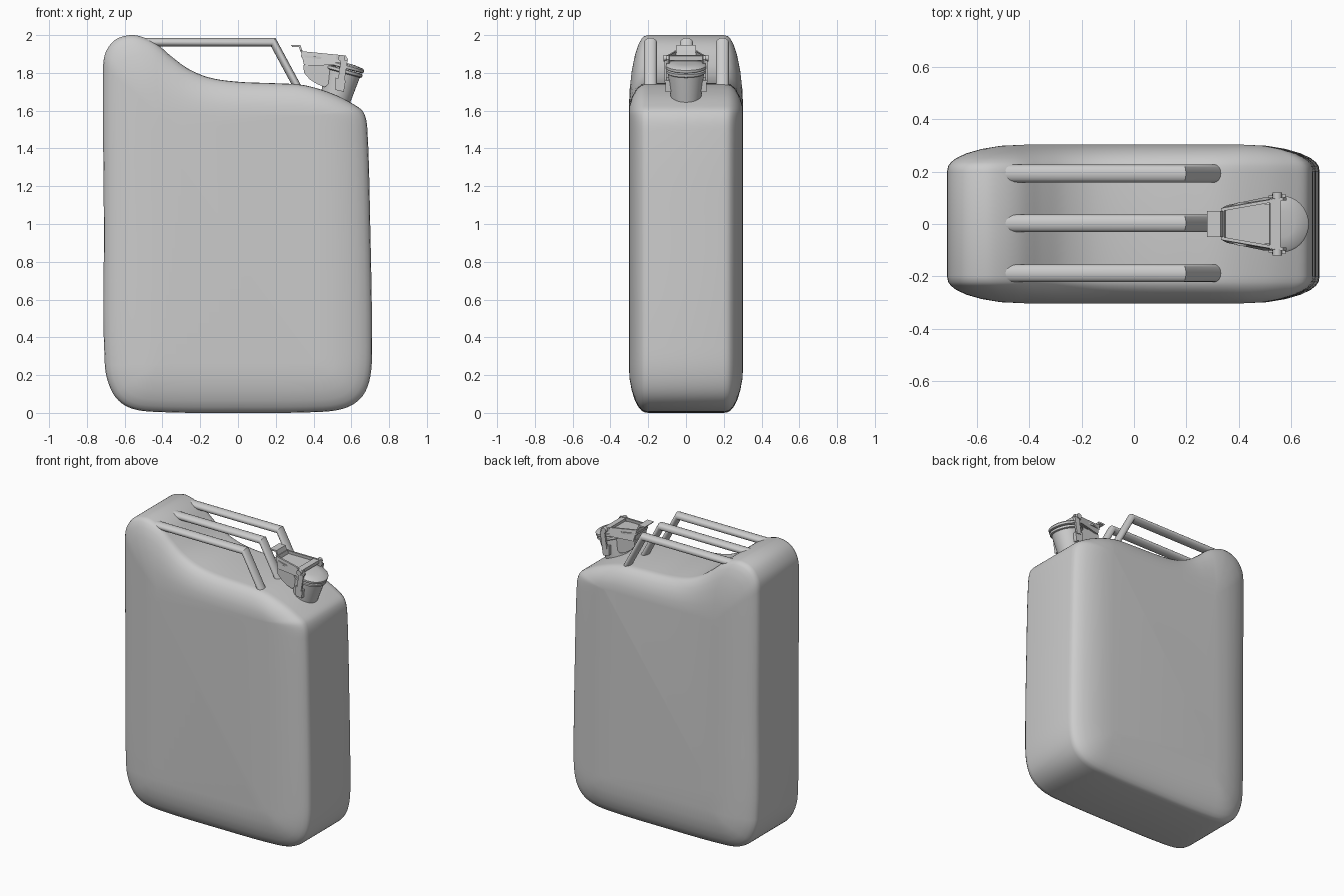
import bpy, bmesh
from math import sin, cos, pi, radians
from mathutils import Vector, Matrix
from mathutils.geometry import interpolate_bezier

cube = bpy.data.objects.get("Cube")
if cube:
    bpy.data.objects.remove(cube)

paint = bpy.data.materials.new("grey paint")
paint.use_nodes = True
GREY = (0.6, 0.6, 0.6, 1)
paint.diffuse_color = GREY
paint.node_tree.nodes["Principled BSDF"].inputs["Base Color"].default_value = GREY


def finish(name, bm, smooth=None):
    bmesh.ops.remove_doubles(bm, verts=bm.verts, dist=0.0005)
    bmesh.ops.recalc_face_normals(bm, faces=bm.faces)
    mesh = bpy.data.meshes.new(name)
    bm.to_mesh(mesh)
    bm.free()
    mesh.materials.append(paint)
    ob = bpy.data.objects.new(name, mesh)
    bpy.context.collection.objects.link(ob)
    if smooth:
        bpy.ops.object.select_all(action='DESELECT')
        ob.select_set(True)
        bpy.context.view_layer.objects.active = ob
        bpy.ops.object.shade_smooth_by_angle(angle=radians(smooth))
    return ob


def loft(name, rings, smooth=None, matrix=None):
    """Skin a list of closed rings and cap both ends."""
    bm = bmesh.new()
    loops = [[bm.verts.new(p) for p in ring] for ring in rings]
    n = len(loops[0])
    for a, b in zip(loops, loops[1:]):
        for i in range(n):
            j = (i + 1) % n
            bm.faces.new((a[i], a[j], b[j], b[i]))
    bm.faces.new(loops[0])
    bm.faces.new(loops[-1])
    if matrix:
        bm.transform(matrix)
    return finish(name, bm, smooth)


def lathe(name, profile, matrix, sides=32):
    rings = [[(r * cos(2 * pi * i / sides), r * sin(2 * pi * i / sides), z)
              for i in range(sides)] for r, z in profile]
    return loft(name, rings, 35, matrix)


def slab(name, outline, y0, y1):
    """Plate with an x-z outline between two y positions."""
    return loft(name, [[(x, y, z) for x, z in outline] for y in (y0, y1)])


def prism(name, outline, z0, z1, matrix):
    """Plate with an x-y outline between two heights."""
    return loft(name, [[(x, y, z) for x, y in outline] for z in (z0, z1)], None, matrix)


# Body: side outline, smoothed, then stepped inwards to softly domed sides
knots = [Vector(p) for p in (
    (-.705, .25), (-.66, .1), (-.58, .03), (-.45, .006), (0, 0), (.45, .006),
    (.58, .03), (.66, .09), (.7, .19), (.71, .35), (.7, 1), (.685, 1.5),
    (.665, 1.59), (.61, 1.635), (.5, 1.69), (.35, 1.735), (.2, 1.745), (0, 1.753),
    (-.15, 1.775), (-.26, 1.82), (-.35, 1.885), (-.43, 1.953), (-.5, 1.988),
    (-.57, 2), (-.65, 1.975), (-.7, 1.91), (-.714, 1.83), (-.71, 1))]
outline = []
count = len(knots)
for i in range(count):
    a, b, c, d = (knots[(i + k) % count] for k in (-1, 0, 1, 2))
    reach = (c - b).length / 3
    curve = interpolate_bezier(b, b + (c - a).normalized() * reach,
                               c - (d - b).normalized() * reach, c, 6)
    outline += [Vector((p[0], p[1])) for p in curve[:-1]]


def core(p):
    return Vector((max(-.42, min(.42, p.x)), max(.26, min(1.58, p.y))))


steps = ((1, .303), (.7, .299), (.45, .287), (.25, .27), (.12, .252),
         (.05, .236), (.015, .222), (0, .2))
sections = [(t, -y) for t, y in steps] + [(t, y) for t, y in reversed(steps)]
rings = []
for t, y in sections:
    ring = [p.lerp(core(p), t) for p in outline]
    rings.append([(p.x, y, p.y) for p in ring])
loft("body", rings, 60)

# Three carrying handles: oval bar with a mitred bend
SIDES = 16
for label, y in (("front", -.188), ("middle", .003), ("back", .193)):
    rings = []
    for x, z, slope in ((-.5, 1.962, 0), (.187, 1.962, .5), (.35, 1.66, .5)):
        ring = []
        for i in range(SIDES):
            a = 2 * pi * i / SIDES
            up = .023 * sin(a)
            ring.append((x + up * slope, y + .034 * cos(a), z + up))
        rings.append(ring)
    loft(label + "_handle", rings, 40)

# Tilted filler neck with rim and cap
tilt = Matrix.Translation((.51, 0, 1.64)) @ Matrix.Rotation(radians(15), 4, 'Y')
lathe("neck", [(.078, -.06), (.08, .02), (.096, .17), (.096, .185)], tilt)
lathe("neck_rim", [(.098, .165), (.106, .17), (.106, .184), (.098, .188)], tilt)
lathe("cap", [(.1, .19), (.108, .194), (.108, .208), (.1, .215), (.05, .222)], tilt)

# Cap lever: two cheeks, sloping top plate, crossbar and thumb tab
cheek = [(.335, 1.915), (.57, 1.892), (.583, 1.87), (.572, 1.85), (.5, 1.842), (.355, 1.837)]
for side, s in (("left", 1), ("right", -1)):
    # Cheeks narrow towards the tab
    rings = []
    for off in (0, .012):
        rings.append([(x, s * (.102 - off - max(0, .41 - x) * .55), z) for x, z in cheek])
    loft(side + "_lever_cheek", rings)
lever = Matrix.Translation((.45, 0, 1.897)) @ Matrix.Rotation(radians(5.5), 4, 'Y')
prism("lever_plate", [(-.115, -.06), (-.04, -.085), (.09, -.072), (.09, .072),
                      (-.04, .085), (-.115, .06)], -.025, -.013, lever)
prism("lever_crossbar", [(.07, -.098), (.11, -.098), (.11, .098), (.07, .098)],
      -.02, .004, lever)
slab("lever_front_wall", [(.332, 1.918), (.344, 1.918), (.362, 1.838), (.35, 1.838)], -.062, .062)
slab("thumb_tab", [(.28, 1.948), (.287, 1.938), (.322, 1.938), (.332, 1.91),
                   (.342, 1.912), (.33, 1.948)], -.05, .05)

# Curved locking cam below the lever
slab("locking_cam", [(.345, 1.84), (.35, 1.8), (.38, 1.765), (.42, 1.74), (.46, 1.725),
                     (.5, 1.76), (.52, 1.85)], -.066, .066)

# Hinge straps, catches and pivot pins on both sides of the neck
for side, s in (("left", 1), ("right", -1)):
    def between(a, b):
        return s * a, s * b
    slab(side + "_strap", [(.545, 1.87), (.58, 1.865), (.562, 1.75), (.528, 1.755)],
         *between(.102, .114))
    slab(side + "_catch", [(.515, 1.775), (.57, 1.76), (.56, 1.7), (.515, 1.71)],
         *between(.075, .108))
    pin = Matrix.Translation((.548, s * .108, 1.878)) @ Matrix.Rotation(pi / 2, 4, 'X')
    lathe(side + "_pivot_pin", [(.018, -.012), (.018, .012)], pin, 12)
